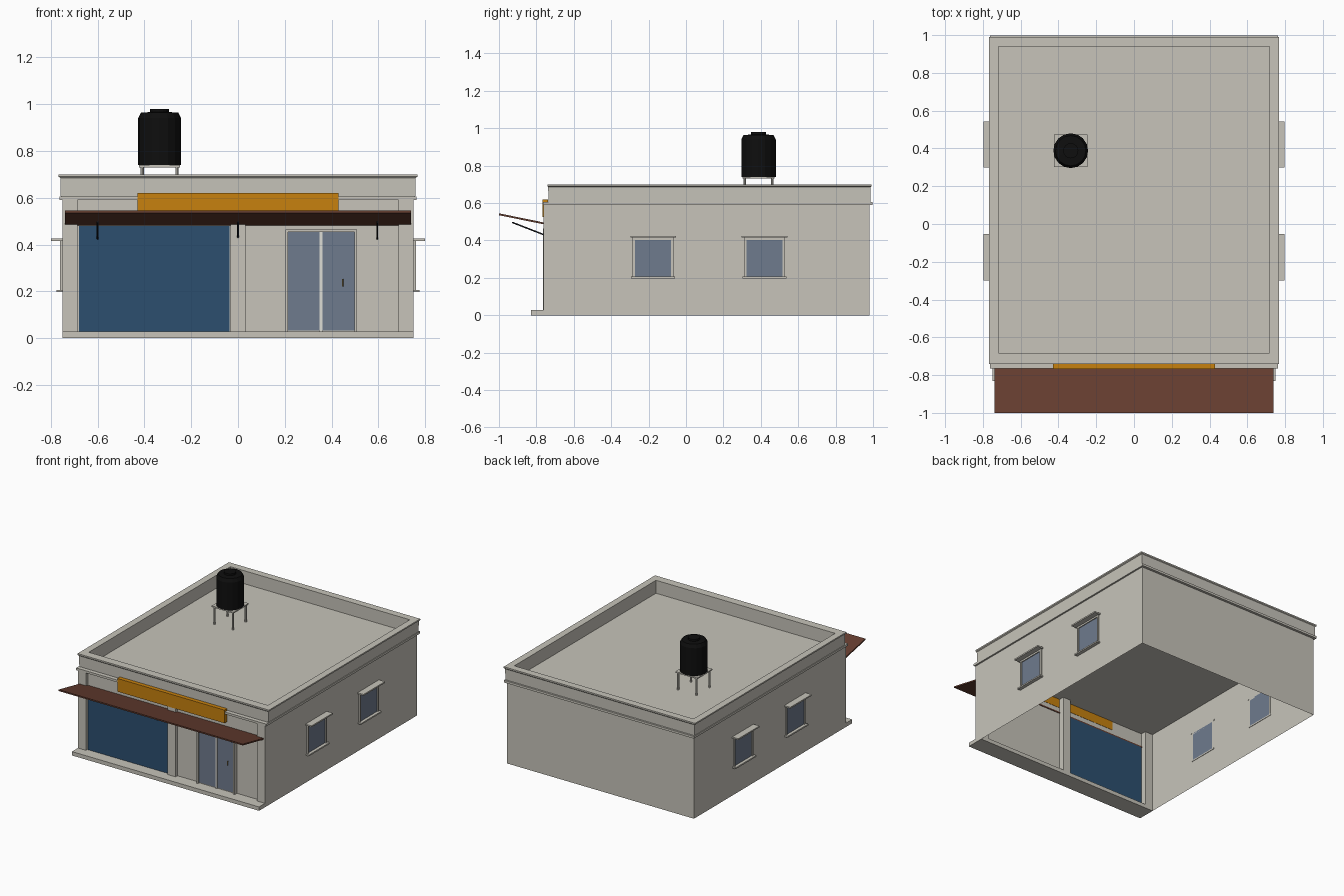
import bpy
import bmesh
from mathutils import Vector

cube = bpy.data.objects.get("Cube")
if cube:
    bpy.data.objects.remove(cube, do_unlink=True)


def srgb(c):
    c /= 255
    return c / 12.92 if c <= 0.04045 else ((c + 0.055) / 1.055) ** 2.4


def material(name, r, g, b):
    m = bpy.data.materials.new(name)
    color = (srgb(r), srgb(g), srgb(b), 1)
    m.diffuse_color = color
    m.use_nodes = True
    m.node_tree.nodes["Principled BSDF"].inputs["Base Color"].default_value = color
    return m


plaster = material("warm_grey_plaster", 199, 196, 186)
blue = material("shutter_blue", 44, 79, 111)
glass = material("grey_blue_glass", 111, 123, 141)
brown = material("canopy_brown", 102, 62, 48)
orange = material("sign_orange", 199, 129, 14)
black = material("black_plastic", 14, 14, 14)
steel = material("dark_steel", 36, 38, 44)
white = material("door_white", 222, 221, 214)
brass = material("handle_brass", 160, 140, 90)


def finish(name, bm, mat):
    me = bpy.data.meshes.new(name)
    bm.to_mesh(me)
    bm.free()
    me.materials.append(mat)
    ob = bpy.data.objects.new(name, me)
    bpy.context.collection.objects.link(ob)
    return ob


def box(name, mat, x, y, z, open_bottom=False):
    """Box from (min, max) ranges on each axis."""
    bm = bmesh.new()
    bmesh.ops.create_cube(bm, size=1)
    for v in bm.verts:
        v.co = [sum(r) / 2 + c * abs(r[1] - r[0]) for r, c in zip((x, y, z), v.co)]
    if open_bottom:
        bm.normal_update()
        low = [f for f in bm.faces if f.normal.z < -0.9]
        bmesh.ops.delete(bm, geom=low, context='FACES_ONLY')
    return finish(name, bm, mat)


def rod(name, mat, a, b, radius, sides=8):
    """Cylinder between two points."""
    a, b = Vector(a), Vector(b)
    bm = bmesh.new()
    bmesh.ops.create_cone(bm, cap_ends=True, segments=sides, radius1=radius,
                          radius2=radius, depth=(b - a).length)
    turn = Vector((0, 0, 1)).rotation_difference(b - a)
    for v in bm.verts:
        v.co = turn @ v.co + (a + b) / 2
    return finish(name, bm, mat)


def sweep_rings(name, mat, rings, closed=False):
    """Skin a list of equal-length point loops."""
    bm = bmesh.new()
    loops = [[bm.verts.new(p) for p in ring] for ring in rings]
    pairs = list(zip(loops, loops[1:] + loops[:1]))
    for low, high in pairs if closed else pairs[:-1]:
        for i in range(len(low)):
            j = (i + 1) % len(low)
            bm.faces.new((low[i], low[j], high[j], high[i]))
    if not closed:
        bm.faces.new(loops[0])
        bm.faces.new(loops[-1])
    bmesh.ops.recalc_face_normals(bm, faces=bm.faces)
    return finish(name, bm, mat)


# Hollow building shell, roof slab and front step
box("walls", plaster, (-0.75, 0.75), (-0.74, 0.98), (0, 0.595), open_bottom=True)
box("roof_slab", plaster, (-0.762, 0.762), (-0.765, 0.998), (0.59, 0.606))
box("front_step", plaster, (-0.75, 0.75), (-0.83, -0.7), (0, 0.028))


# Parapet: a stepped profile carried round the roof
def rectangle(x, y0, y1, z):
    return [(-x, y0, z), (x, y0, z), (x, y1, z), (-x, y1, z)]


sweep_rings("parapet", plaster, [
    rectangle(0.757, -0.735, 0.985, 0.6),
    rectangle(0.759, -0.737, 0.987, 0.685),
    rectangle(0.767, -0.741, 0.991, 0.69),
    rectangle(0.767, -0.741, 0.991, 0.7),
    rectangle(0.718, -0.682, 0.94, 0.7),
    rectangle(0.718, -0.682, 0.94, 0.6)], closed=True)

# Front columns
for side, x in (("right", -0.718), ("middle", 0), ("left", 0.718)):
    box(side + "_column", plaster, (x - 0.032, x + 0.032), (-0.762, -0.7), (0.028, 0.595))

# Shop shutter, seen from both sides of the wall
box("shutter", blue, (-0.68, -0.036), (-0.746, -0.732), (0.028, 0.48))

# Glazed double door
box("door_panel", plaster, (0.205, 0.505), (-0.748, -0.739), (0.028, 0.465))
for side, x in (("right", 0.213), ("left", 0.358)):
    box(side + "_door_glass", glass, (x, x + 0.139), (-0.752, -0.745), (0.034, 0.453))
box("door_mullion", white, (0.349, 0.361), (-0.757, -0.745), (0.028, 0.455))
for side, x in (("right", 0.202), ("left", 0.497)):
    box(side + "_door_jamb", plaster, (x, x + 0.012), (-0.765, -0.739), (0.028, 0.465))
box("door_lintel", plaster, (0.202, 0.509), (-0.765, -0.739), (0.453, 0.465))
rod("door_handle", brass, (0.447, -0.76, 0.222), (0.447, -0.76, 0.253), 0.003)
for z in (0.225, 0.25):
    rod("handle_mount", brass, (0.447, -0.75, z), (0.447, -0.76, z), 0.002)

# Sign board
box("sign_board", orange, (-0.43, 0.43), (-0.768, -0.738), (0.525, 0.62))

# Sloping canopy with struts
outline = [(-1.0, 0.535), (-1.0, 0.545), (-0.735, 0.491), (-0.735, 0.481)]
sweep_rings("canopy", brown, [[(x, y, z) for y, z in outline] for x in (-0.738, 0.738)])
for x in (-0.6, 0, 0.595):
    rod("canopy_strut", steel, (x, -0.93, 0.497), (x, -0.745, 0.425), 0.004)

# Side windows, two on each side
for side, s in (("left", 1), ("right", -1)):
    def span(a, b):
        return tuple(sorted((s * a, s * b)))
    for y in (-0.176, 0.42):
        name = side + "_window_"
        box(name + "glass", glass, span(0.747, 0.753), (y - 0.1, y + 0.1), (0.207, 0.412))
        for e in (-1, 1):
            jamb = tuple(sorted((y + e * 0.097, y + e * 0.109)))
            box(name + "jamb", plaster, span(0.747, 0.76), jamb, (0.203, 0.416))
        box(name + "head", plaster, span(0.747, 0.76), (y - 0.109, y + 0.109), (0.403, 0.416))
        box(name + "hood", plaster, span(0.747, 0.798), (y - 0.122, y + 0.122), (0.415, 0.425))
        box(name + "sill", plaster, span(0.747, 0.775), (y - 0.118, y + 0.118), (0.197, 0.207))

# Water tank on its stand
tx, ty = -0.335, 0.388
box("tank_platform", plaster, (tx - 0.088, tx + 0.088), (ty - 0.086, ty + 0.086), (0.73, 0.739))
for dx in (-0.074, 0.074):
    for dy in (-0.074, 0.074):
        rod("stand_leg", plaster, (tx + dx, ty + dy, 0.6), (tx + dx, ty + dy, 0.735), 0.007)

unit = bmesh.new()
circle = bmesh.ops.create_circle(unit, segments=16, radius=1)["verts"]
ring = [v.co.copy() for v in circle]
unit.free()
tank_profile = [(0.092, 0.739), (0.092, 0.94), (0.08, 0.964), (0.04, 0.966), (0.04, 0.98)]
tank = sweep_rings("water_tank", black, [
    [(tx + r * p.x, ty + r * p.y, z) for p in ring] for r, z in tank_profile])
